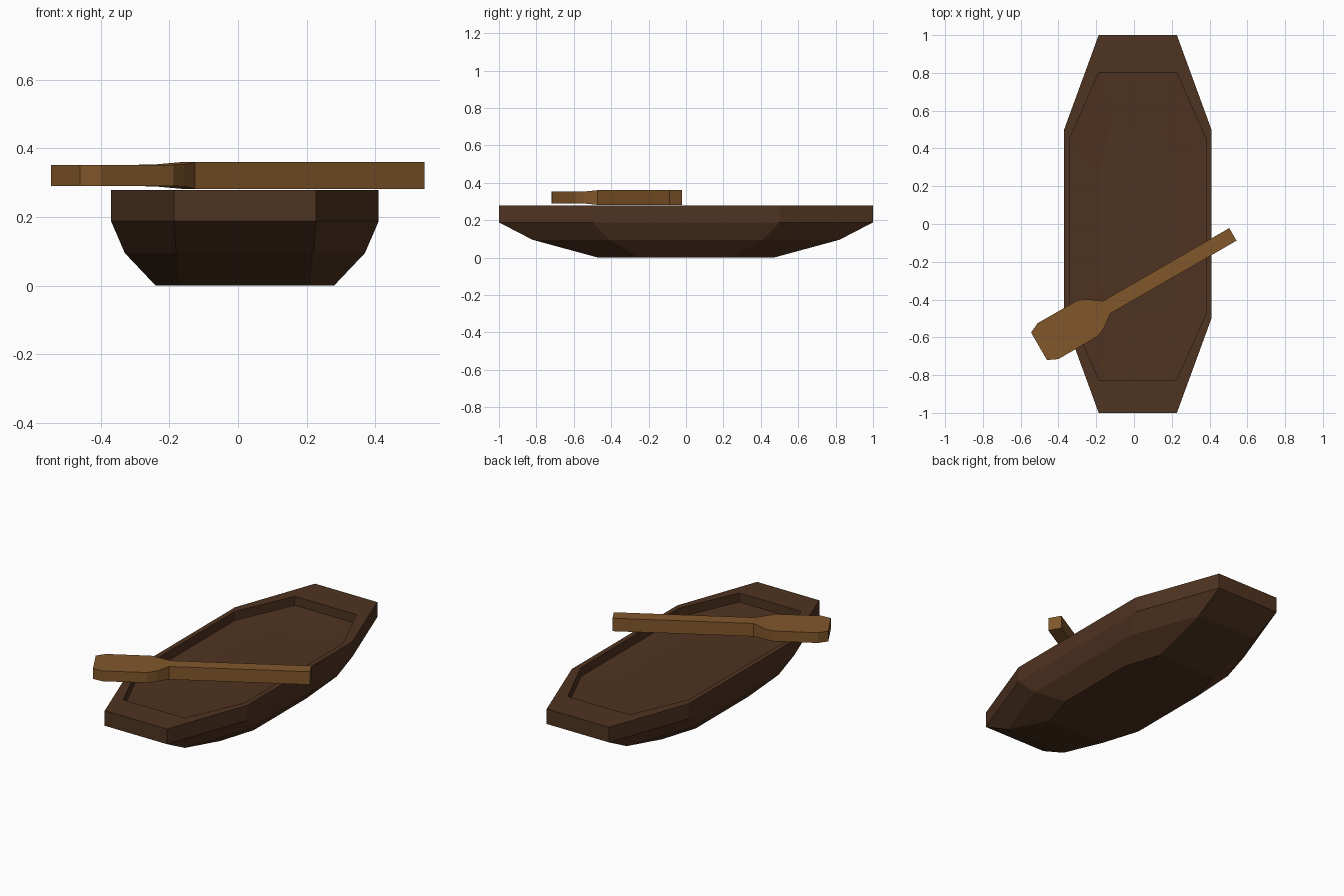
import bpy, math
from mathutils import Matrix

if "Cube" in bpy.data.objects:
    bpy.data.objects.remove(bpy.data.objects["Cube"])


def material(name, rgb):
    m = bpy.data.materials.new(name)
    m.diffuse_color = (*rgb, 1)
    m.use_nodes = True
    m.node_tree.nodes["Principled BSDF"].inputs["Base Color"].default_value = m.diffuse_color
    return m


def loft(name, rings, mat):
    """Skin a list of equal-length point rings and cap both ends."""
    n = len(rings[0])
    verts = [p for r in rings for p in r]
    faces = [(i * n + j, i * n + (j + 1) % n, (i + 1) * n + (j + 1) % n, (i + 1) * n + j)
             for i in range(len(rings) - 1) for j in range(n)]
    faces.append(tuple(reversed(range(n))))
    faces.append(tuple(range((len(rings) - 1) * n, len(rings) * n)))
    me = bpy.data.meshes.new(name)
    me.from_pydata(verts, [], faces)
    me.materials.append(mat)
    ob = bpy.data.objects.new(name, me)
    bpy.context.collection.objects.link(ob)
    return ob


def octagon(hx, hy, cx, cy, z, oy=0.0):
    """Stretched octagon: half sizes hx, hy; end corners at cx, side corners at cy."""
    pts = [(cx, -hy), (hx, -cy), (hx, cy), (cx, hy),
           (-cx, hy), (-hx, cy), (-hx, -cy), (-cx, -hy)]
    return [(x + 0.02, y + oy, z) for x, y in pts]


dark_wood = material("dark brown wood", (0.078, 0.033, 0.015))
light_wood = material("light brown wood", (0.22, 0.095, 0.024))

# Hull: outside from the keel up, over the rim, down to the nearly flat inside
loft("hull", [
    octagon(0.26, 0.47, 0.19, 0.25, 0.0),
    octagon(0.35, 0.82, 0.20, 0.41, 0.095),
    octagon(0.39, 1.0, 0.207, 0.50, 0.188),
    octagon(0.39, 1.0, 0.207, 0.50, 0.279),
    octagon(0.36, 0.815, 0.205, 0.467, 0.279, -0.012),
    octagon(0.36, 0.815, 0.205, 0.467, 0.225, -0.012),
    octagon(0.20, 0.50, 0.15, 0.27, 0.210),
], dark_wood)

# Paddle: rectangular sections (distance along, half width, bottom, top)
sections = [(-0.004, 0.0385, 0.282, 0.360), (0.768, 0.0385, 0.282, 0.360),
            (0.83, 0.085, 0.289, 0.353), (0.88, 0.109, 0.290, 0.352),
            (1.126, 0.110, 0.290, 0.352), (1.181, 0.084, 0.290, 0.352)]
paddle = loft("paddle", [[(u, -w, a), (u, w, a), (u, w, b), (u, -w, b)]
                         for u, w, a, b in sections], light_wood)
paddle.data.transform(Matrix.Translation((0.52, -0.057, 0)) @
                      Matrix.Rotation(math.radians(210), 4, 'Z'))
